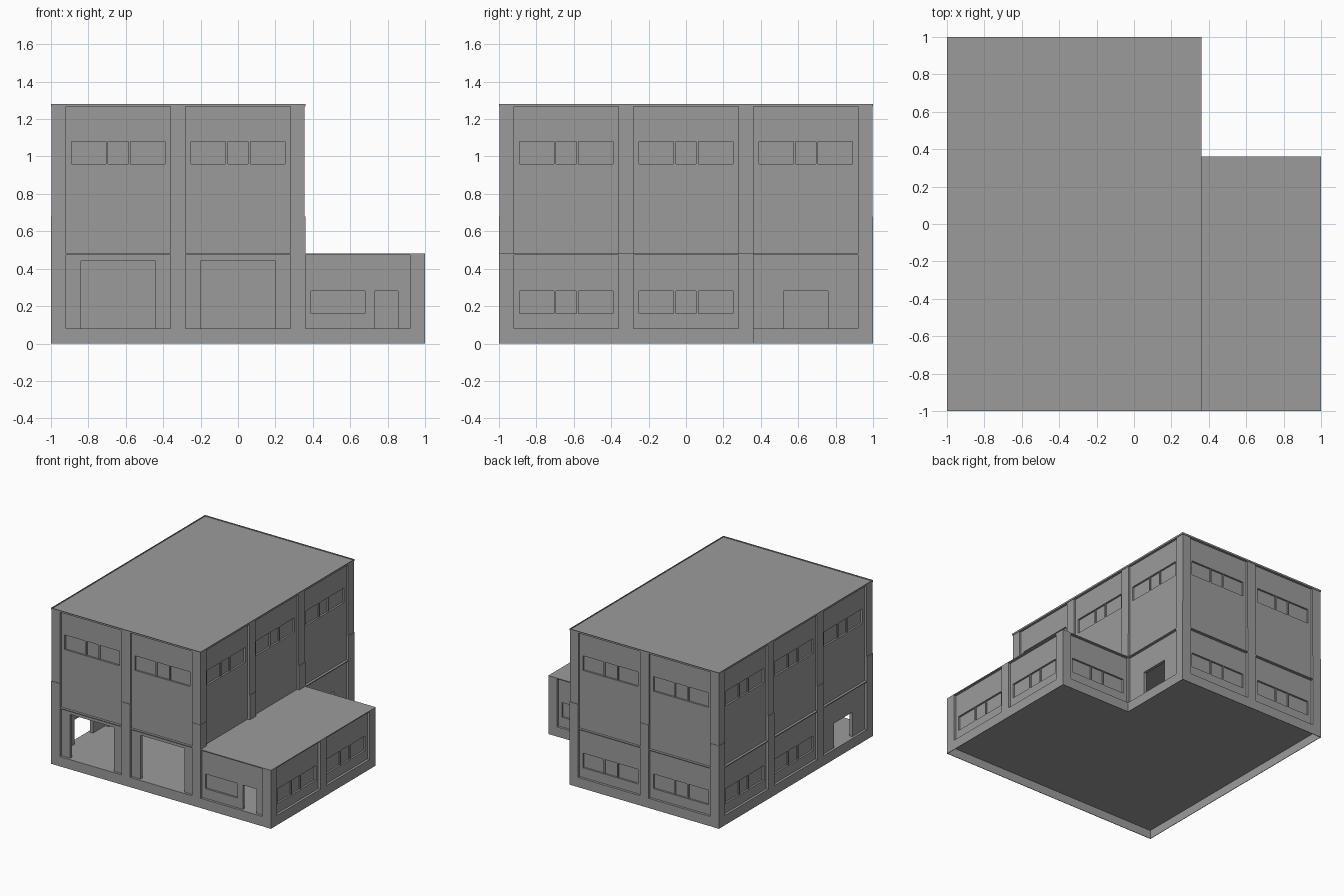
import bpy, bmesh

if "Cube" in bpy.data.objects:
    bpy.data.objects.remove(bpy.data.objects["Cube"])

parts = {}
T = 0.004  # thickness of the thin skirts and rims


def box(name, x0, x1, y0, y1, z0, z1):
    bm = parts.setdefault(name, bmesh.new())
    x0, x1 = sorted((x0, x1))
    y0, y1 = sorted((y0, y1))
    vs = bmesh.ops.create_cube(bm, size=1)["verts"]
    for v in vs:
        v.co.x = x1 if v.co.x > 0 else x0
        v.co.y = y1 if v.co.y > 0 else y0
        v.co.z = z1 if v.co.z > 0 else z0


# A wall side is (axis it runs along, outer plane, inward direction)
FRONT, BACK = ("x", -1, 1), ("x", 1, -1)
LEFT, RIGHT = ("y", -1, 1), ("y", 0.36, -1)
LOW_RIGHT, LOW_BACK = ("y", 1, -1), ("x", 0.36, -1)


def slab(name, side, u0, u1, z0, z1, d0, d1):
    """Box on a wall: u along the wall, d is depth behind the outer plane."""
    axis, plane, inward = side
    a, b = plane + inward * d0, plane + inward * d1
    if axis == "x":
        box(name, u0, u1, a, b, z0, z1)
    else:
        box(name, a, b, u0, u1, z0, z1)


def panel(name, side, u0, u1, z0, z1, hole):
    """Recessed wall panel made of strips around one rectangular hole."""
    h0, h1, k0, k1 = hole
    for a, b, c, d in ((u0, h0, z0, z1), (h1, u1, z0, z1),
                       (h0, h1, z0, k0), (h0, h1, k1, z1)):
        if b - a > 1e-4 and d - c > 1e-4:
            slab(name, side, a, b, c, d, 0.02, 0.045)


def window(side, u0, u1, base, top, h0, h1, mullions):
    k0, k1 = base + 0.16, base + 0.28
    z0 = 0.08 if base == 0 else 0.48
    panel("wall_panels", side, u0, u1, z0, top, (h0, h1, k0, k1))
    slab("window_panes", side, h0, h1, k0, k1, 0.035, 0.045)
    for m in mullions:
        slab("window_mullions", side, m - 0.006, m + 0.006, k0, k1, 0.025, 0.035)


def window_bay(side, c, upper):
    base, top = (0.8, 1.272) if upper else (0, 0.475)
    window(side, c - 0.28, c + 0.28, base, top, c - 0.25, c + 0.25,
           (c - 0.06, c + 0.06))


def door_bay(side, c, half, top):
    panel("wall_panels", side, c - 0.28, c + 0.28, 0.08, 0.475,
          (c - half, c + half, 0.08, top))


# Floor plate carried by a thin plinth skirt, open underneath
box("floor_plate", -1, 0.36, -1, 1, 0.07, 0.08)
box("floor_plate", 0.36, 1, -1, 0.36, 0.07, 0.08)
for side, u0, u1 in ((FRONT, -1, 1), (BACK, -1, 0.36), (LEFT, -1, 1),
                     (RIGHT, 0.36, 1), (LOW_RIGHT, -1, 0.36), (LOW_BACK, 0.36, 1)):
    slab("plinth_skirt", side, u0, u1, 0, 0.07, 0, T)

# Pillars on the bay grid, the tall ones slightly set back above z = 0.68
for x in (-1, -0.36, 0.28):
    for y in (-1, -0.36, 0.28, 0.92):
        if x == -0.36 and abs(y) < 0.5:
            continue
        box("tall_pillars", x, x + 0.08, y, y + 0.08, 0.08, 0.68)
        box("tall_pillars", max(x, -0.996), min(x + 0.08, 0.356),
            max(y, -0.996), min(y + 0.08, 0.996), 0.68, 1.272)
for y in (-1, -0.36, 0.28):
    box("low_pillars", 0.92, 1, y, y + 0.08, 0.08, 0.475)

# Storey belt and low roof
box("storey_belt", -1, 0.36, -1, 1, 0.472, 0.48)
box("low_roof", 0.36, 1, -1, 0.36, 0.472, 0.48)

# Main roof with a thin raised rim
box("main_roof", -1, 0.36, -1, 1, 1.266, 1.272)
for side, u0, u1 in ((FRONT, -1, 0.36), (BACK, -1, 0.36), (LEFT, -1, 1), (RIGHT, -1, 1)):
    slab("roof_rim", side, u0, u1, 1.272, 1.28, 0, T)

# Upper storey windows
for c in (-0.64, 0):
    window_bay(FRONT, c, True)
    window_bay(BACK, c, True)
    window_bay(BACK, c, False)
for c in (-0.64, 0, 0.64):
    window_bay(LEFT, c, True)
    window_bay(RIGHT, c, True)

# Ground storey windows
for c in (0, 0.64):
    window_bay(LEFT, c, False)
for c in (-0.64, 0):
    window_bay(LOW_RIGHT, c, False)
window_bay(LOW_BACK, 0.64, False)

# Large front openings and the side doorways
door_bay(FRONT, -0.64, 0.2, 0.44)
door_bay(FRONT, 0, 0.2, 0.44)
door_bay(LEFT, -0.64, 0.12, 0.28)
door_bay(RIGHT, 0.64, 0.12, 0.28)

# Front of the low wing: a window beside a small door
window(FRONT, 0.36, 0.70, 0, 0.475, 0.39, 0.68, ())
panel("wall_panels", FRONT, 0.70, 0.92, 0.08, 0.475, (0.73, 0.855, 0.08, 0.28))

# Dark grey finish
mat = bpy.data.materials.new("dark_grey")
mat.diffuse_color = (0.33, 0.33, 0.33, 1)
mat.use_nodes = True
mat.node_tree.nodes["Principled BSDF"].inputs["Base Color"].default_value = mat.diffuse_color
for name, bm in parts.items():
    mesh = bpy.data.meshes.new(name)
    bm.to_mesh(mesh)
    bm.free()
    mesh.materials.append(mat)
    bpy.context.collection.objects.link(bpy.data.objects.new(name, mesh))
